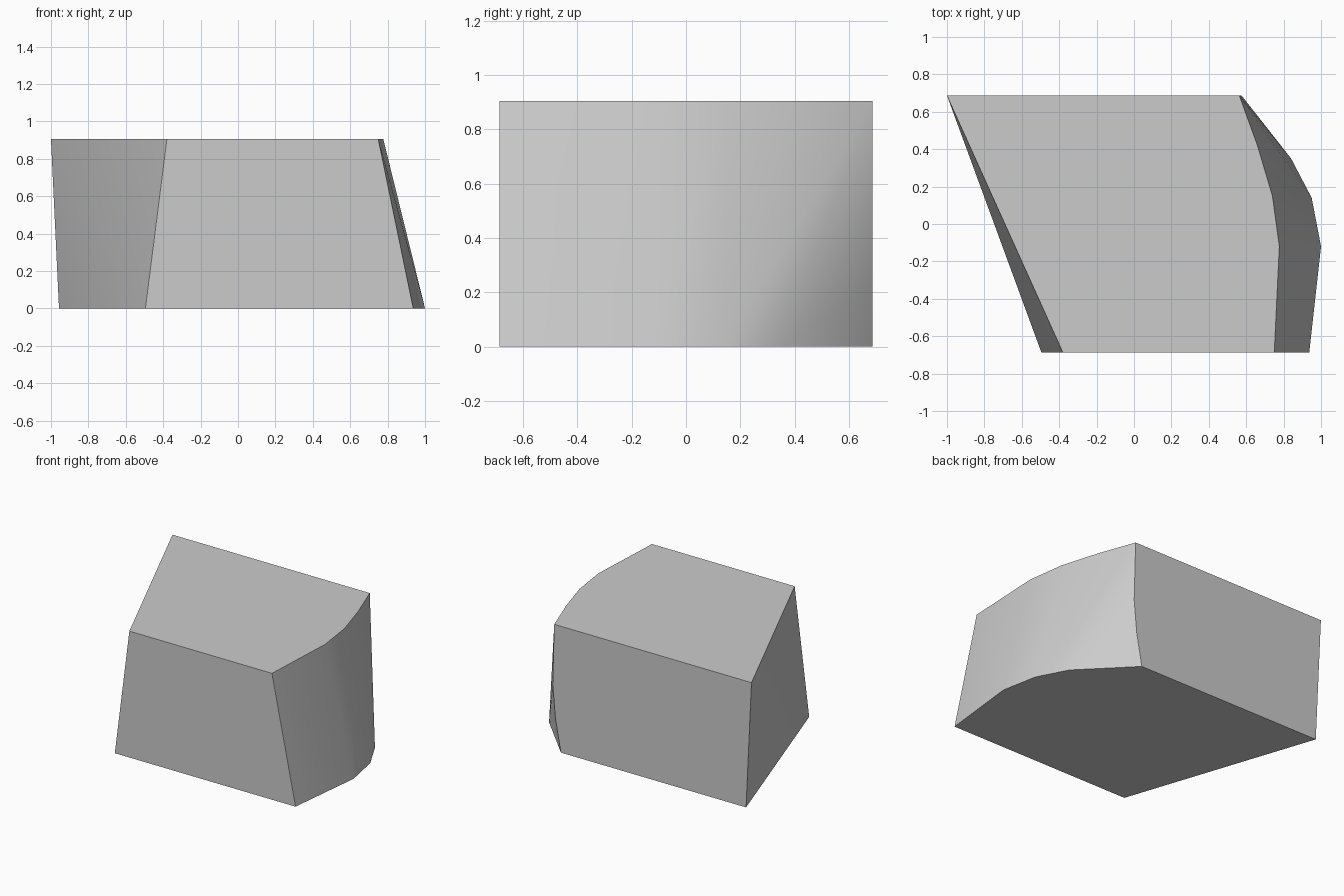
import bpy
import bmesh

cube = bpy.data.objects.get("Cube")
if cube:
    bpy.data.objects.remove(cube, do_unlink=True)

HEIGHT, DEPTH = 0.905, 0.687

# Outlines of the block, from the back left corner round to the front left
top = [(-1, DEPTH), (0.563, DEPTH), (0.66, 0.42), (0.74, 0.15),
       (0.777, -0.12), (0.75, -DEPTH), (-0.38, -DEPTH)]
bottom = [(-0.957, DEPTH), (0.51, DEPTH), (0.84, 0.35), (0.95, 0.14),
          (1, -0.12), (0.937, -DEPTH), (-0.495, -DEPTH)]
# Bowed back corner: x and height
corner = [(0.575, 0.47), (0.553, 0.23)]

points = [(x, y, HEIGHT) for x, y in top]
points += [(x, y, 0) for x, y in bottom]
points += [(x, DEPTH, z) for x, z in corner]

# Convex skin over the outlines, with flat regions merged
bm = bmesh.new()
for p in points:
    bm.verts.new(p)
bmesh.ops.convex_hull(bm, input=bm.verts[:])
bmesh.ops.dissolve_limit(bm, angle_limit=0.002, verts=bm.verts[:], edges=bm.edges[:])
bmesh.ops.recalc_face_normals(bm, faces=bm.faces[:])
mesh = bpy.data.meshes.new("tapered_block")
bm.to_mesh(mesh)
bm.free()

block = bpy.data.objects.new("tapered_block", mesh)
bpy.context.collection.objects.link(block)

# Plain grey
grey = bpy.data.materials.new("plain_grey")
grey.use_nodes = True
colour = (0.6, 0.6, 0.6, 1)
grey.diffuse_color = colour
grey.node_tree.nodes["Principled BSDF"].inputs["Base Color"].default_value = colour
mesh.materials.append(grey)

# Soft shading on the curved side, crisp outer edges
bpy.ops.object.select_all(action='DESELECT')
block.select_set(True)
bpy.context.view_layer.objects.active = block
bpy.ops.object.shade_smooth_by_angle(angle=0.6)
